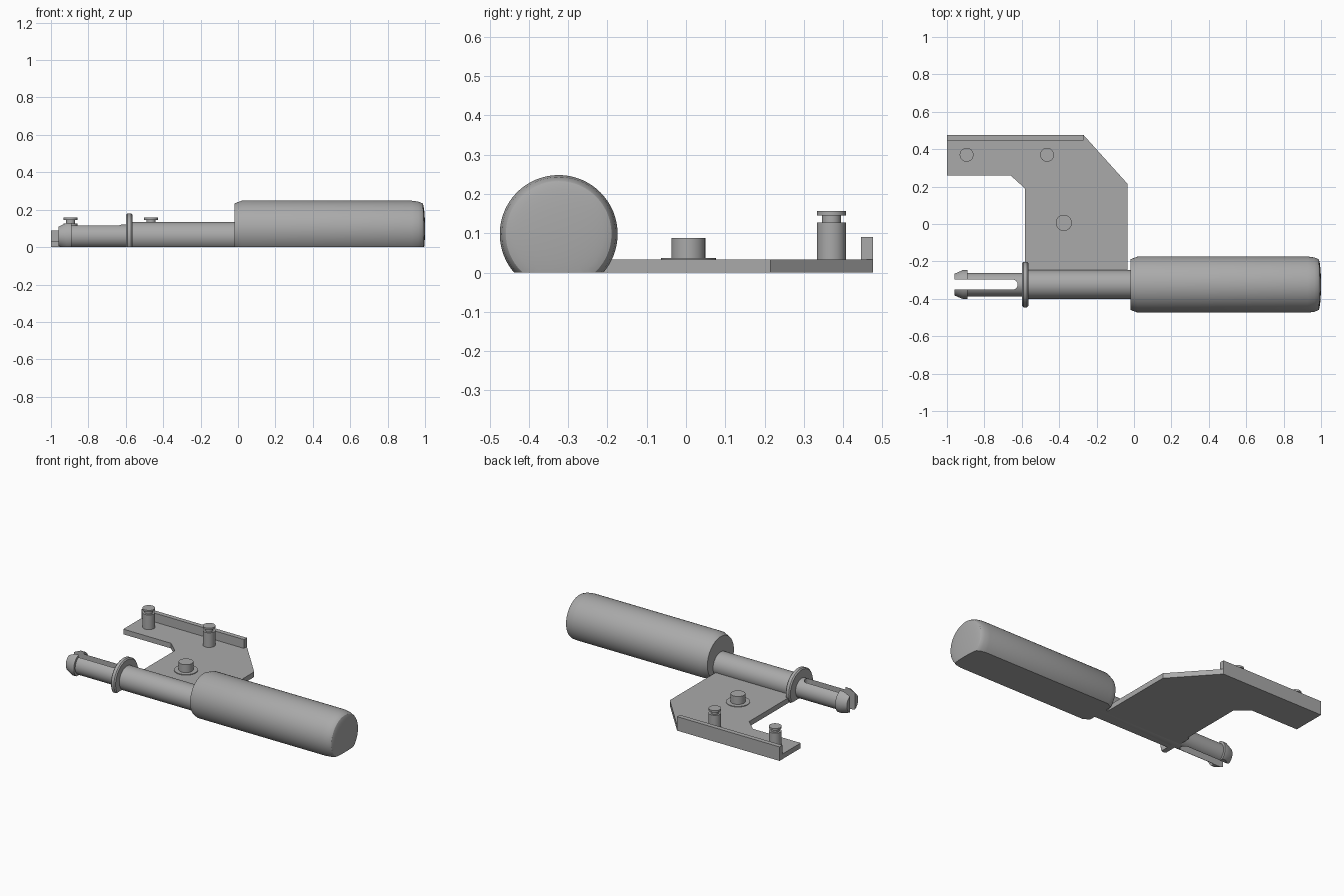
import bpy, bmesh, math
from mathutils import Matrix, Vector

cube = bpy.data.objects.get("Cube")
if cube:
    bpy.data.objects.remove(cube)

grey = bpy.data.materials.new("plain grey")
grey.use_nodes = True
colour = (0.4, 0.4, 0.4, 1)
grey.diffuse_color = colour
grey.node_tree.nodes["Principled BSDF"].inputs["Base Color"].default_value = colour


def finish(name, bm, smooth=True):
    bmesh.ops.recalc_face_normals(bm, faces=bm.faces)
    mesh = bpy.data.meshes.new(name)
    bm.to_mesh(mesh)
    bm.free()
    mesh.materials.append(grey)
    obj = bpy.data.objects.new(name, mesh)
    bpy.context.collection.objects.link(obj)
    if smooth:
        activate(obj)
        bpy.ops.object.shade_smooth_by_angle(angle=math.radians(25))
    return obj


def activate(obj):
    bpy.ops.object.select_all(action='DESELECT')
    obj.select_set(True)
    bpy.context.view_layer.objects.active = obj


def lathe(profile, matrix, steps=64, flat_base=False):
    """Spin (height, radius) points about local z, then place the solid."""
    bm = bmesh.new()
    verts = [bm.verts.new((r, 0, h)) for h, r in profile]
    edges = [bm.edges.new(pair) for pair in zip(verts, verts[1:])]
    bmesh.ops.spin(bm, geom=verts + edges, axis=(0, 0, 1), cent=(0, 0, 0),
                   angle=math.tau, steps=steps)
    bmesh.ops.remove_doubles(bm, verts=bm.verts, dist=1e-5)
    bmesh.ops.transform(bm, matrix=matrix, verts=bm.verts)
    if flat_base:
        cut = bmesh.ops.bisect_plane(bm, geom=bm.verts[:] + bm.edges[:] + bm.faces[:],
                                     plane_co=(0, 0, 0), plane_no=(0, 0, -1),
                                     clear_outer=True)
        rim = [e for e in cut["geom_cut"] if isinstance(e, bmesh.types.BMEdge)]
        bmesh.ops.holes_fill(bm, edges=rim, sides=0)
    return bm


def prism(outline, z0, z1):
    bm = bmesh.new()
    face = bm.faces.new([bm.verts.new((x, y, z0)) for x, y in outline])
    top = bmesh.ops.extrude_face_region(bm, geom=[face])["geom"]
    bmesh.ops.translate(bm, vec=(0, 0, z1 - z0),
                        verts=[v for v in top if isinstance(v, bmesh.types.BMVert)])
    return bm


def along_x(z):
    return Matrix.Translation((0, AXIS_Y, z)) @ Matrix.Rotation(math.pi / 2, 4, 'Y')


AXIS_Y = -0.324
PLATE = 0.033

# Handle: flattened underside, chamfered front, softly domed end
dome = [(0.985 + 0.015 * math.sin(a), 0.137 * math.cos(a))
        for a in (i * math.pi / 16 for i in range(8))]
handle = [(-0.02, 0), (-0.02, 0.135), (0.02, 0.15), (0.93, 0.15), (0.965, 0.145)]
finish("handle", lathe(handle + dome + [(1, 0)], along_x(0.098), 96, True))

# Shaft with a barbed tip
shaft = [(-0.96, 0), (-0.96, 0.058), (-0.915, 0.077), (-0.89, 0.077), (-0.89, 0.0625),
         (-0.58, 0.0625), (-0.58, 0.077), (0, 0.077), (0, 0)]
shaft_obj = finish("shaft", lathe(shaft, along_x(0.058), 64, True))

# Slot through the tip with a rounded inner end
half = 0.027
arc = [(-0.622 - half + half * math.cos(a), AXIS_Y + half * math.sin(a))
       for a in (-math.pi / 2 + i * math.pi / 12 for i in range(13))]
slot = [(-1.1, AXIS_Y + half), (-1.1, AXIS_Y - half)] + arc
cutter = finish("slot_cutter", prism(slot, -0.1, 0.3), False)
cutter.hide_render = True
mod = shaft_obj.modifiers.new("slot", 'BOOLEAN')
mod.operation, mod.object, mod.solver = 'DIFFERENCE', cutter, 'EXACT'
activate(shaft_obj)
bpy.ops.object.modifier_apply(modifier=mod.name)
bpy.data.objects.remove(cutter)
bpy.ops.object.shade_smooth_by_angle(angle=math.radians(25))

# Collar
collar = [(-0.598, 0), (-0.598, 0.115), (-0.591, 0.122), (-0.572, 0.122),
          (-0.565, 0.115), (-0.565, 0)]
finish("collar", lathe(collar, along_x(0.058), 64, True))

# Bracket plate and its raised back edge
outline = [(-1, 0.476), (-0.27, 0.476), (-0.035, 0.215), (-0.035, AXIS_Y),
           (-0.583, AXIS_Y), (-0.583, 0.19), (-0.66, 0.26), (-1, 0.26)]
finish("bracket_plate", prism(outline, 0, PLATE), False)
rib = [(-1, 0.446), (-0.27, 0.446), (-0.27, 0.476), (-1, 0.476)]
finish("back_rib", prism(rib, 0.02, 0.09), False)

# Grooved pegs
peg = [(0.02, 0), (0.02, 0.037), (0.127, 0.037), (0.127, 0.024), (0.145, 0.024),
       (0.145, 0.037), (0.157, 0.037), (0.157, 0)]
for side, x in (("right", -0.895), ("left", -0.465)):
    finish(side + "_peg", lathe(peg, Matrix.Translation((x, 0.37, 0)), 40))

# Low boss on a thin washer
boss = [(0.02, 0), (0.02, 0.07), (0.037, 0.07), (0.037, 0.043), (0.088, 0.043), (0.088, 0)]
finish("boss", lathe(boss, Matrix.Translation((-0.375, 0.006, 0)), 40))
